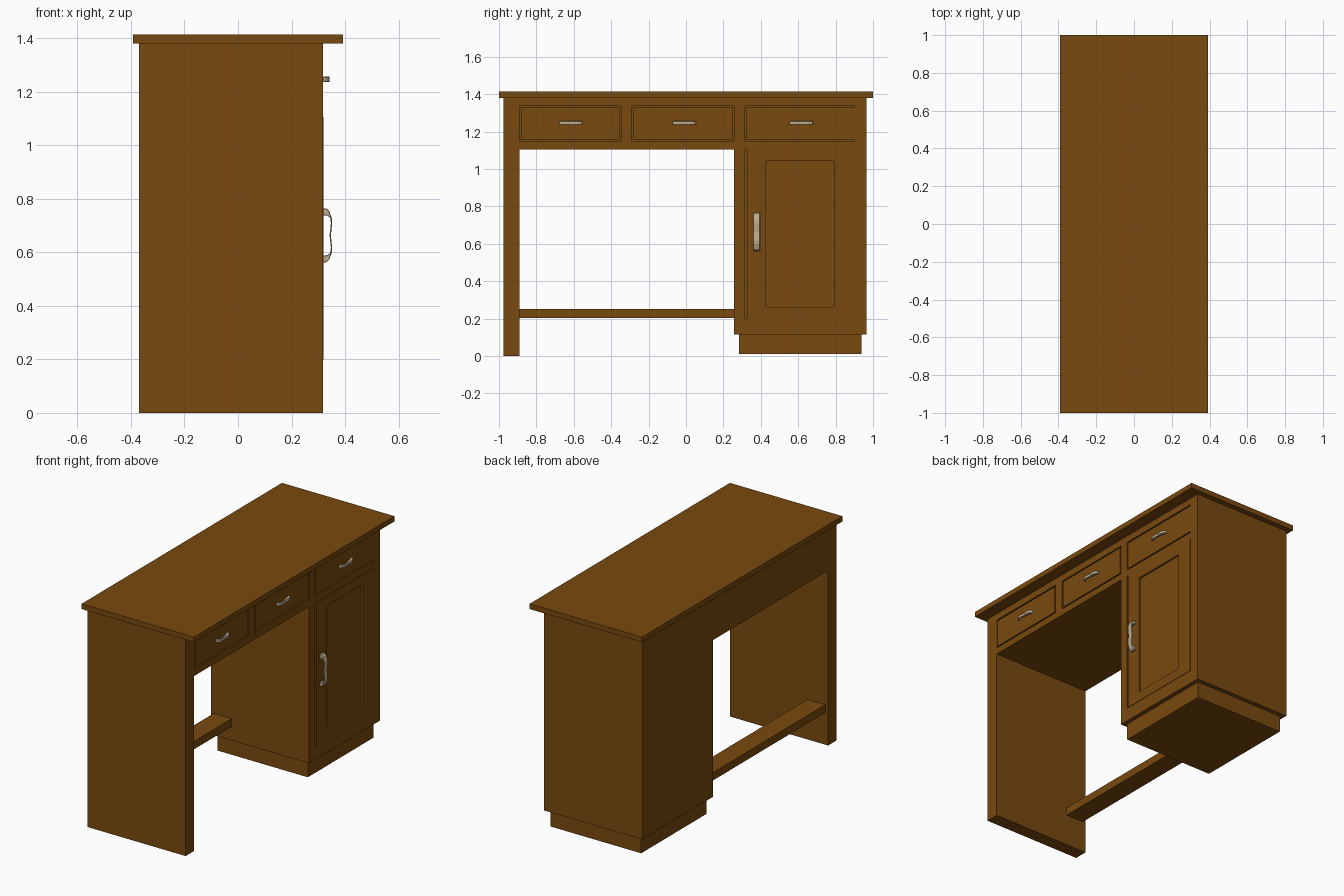
import bpy, bmesh

if "Cube" in bpy.data.objects:
    bpy.data.objects.remove(bpy.data.objects["Cube"])

def mat(name, col):
    m = bpy.data.materials.new(name)
    m.diffuse_color = (*col, 1)
    m.use_nodes = True
    m.node_tree.nodes["Principled BSDF"].inputs["Base Color"].default_value = m.diffuse_color
    return m

WOOD = mat("brown_wood", (0.19, 0.067, 0.0045))
METAL = mat("pale_brass", (0.52, 0.42, 0.27))
FRONT = 0.317


def prism(name, pts, lo, hi, to3d, material):
    """Extrude a 2D outline between lo and hi; to3d maps (u, v, depth) to xyz."""
    bm = bmesh.new()
    a = [bm.verts.new(to3d(u, v, lo)) for u, v in pts]
    b = [bm.verts.new(to3d(u, v, hi)) for u, v in pts]
    n = len(pts)
    bm.faces.new(a)
    bm.faces.new(b)
    for i in range(n):
        j = (i + 1) % n
        bm.faces.new((a[i], a[j], b[j], b[i]))
    bmesh.ops.recalc_face_normals(bm, faces=bm.faces)
    me = bpy.data.meshes.new(name)
    bm.to_mesh(me)
    bm.free()
    me.materials.append(material)
    ob = bpy.data.objects.new(name, me)
    bpy.context.collection.objects.link(ob)
    return ob


def box(name, x, y, z, material=WOOD):
    pts = [(y[0], z[0]), (y[1], z[0]), (y[1], z[1]), (y[0], z[1])]
    return prism(name, pts, x[0], x[1], lambda u, v, d: (d, u, v), material)


def cut(ob, x, y, z):
    cutter = box("cutter", x, y, z)
    cutter.hide_render = True
    m = ob.modifiers.new("cut", 'BOOLEAN')
    m.operation, m.solver, m.object = 'DIFFERENCE', 'EXACT', cutter
    bpy.context.view_layer.objects.active = ob
    bpy.ops.object.modifier_apply(modifier=m.name)
    bpy.data.objects.remove(cutter)


# Carcass: side panel, drawer box and cabinet in one outline
outline = [(-.975, 0), (-.89, 0), (-.89, 1.105), (.257, 1.105),
           (.257, .115), (.965, .115), (.965, 1.38), (-.975, 1.38)]
carcass = prism("desk_carcass", outline, -.37, FRONT,
                lambda u, v, d: (d, u, v), WOOD)
box("desk_top", (-.393, .393), (-1, 1), (1.38, 1.413))
box("plinth", (-.343, .29), (.283, .937), (.01, .115))
box("foot_rail", (-.35, -.225), (-.89, .257), (.202, .252))

# Drawers set in grooves
G = 0.008
for i, (a, b, gap) in enumerate([(-.893, -.347, G), (-.288, .258, G), (.315, .9, 0)]):
    cut(carcass, (FRONT - .012, FRONT + .05), (max(a, -.889), b), (1.147, 1.337))
    box(f"drawer_front_{i + 1}", (FRONT - .012, FRONT), (max(a, -.889) + G, b - gap),
        (1.147 + G, 1.337 - G))

# Door with a sunken panel
cut(carcass, (FRONT - .012, FRONT + .05), (.315, .9), (.2, 1.105))
door = box("door", (FRONT - .012, FRONT + .003), (.325, .9), (.2, 1.105))
cut(door, (FRONT - .009, FRONT + .05), (.427, .79), (.262, 1.042))

# Bow handle side profile: (along, out), one half mirrored to the other
outer = [(-.102, 0), (-.100, .014), (-.090, .024), (-.078, .028),
         (-.066, .033), (-.045, .035), (-.020, .032)]
inner = [(-.020, .027), (-.045, .030), (-.066, .027), (-.074, .016), (-.075, 0)]
flip = lambda p: [(-u, v) for u, v in reversed(p)]
profile = outer + [(0, .030)] + flip(outer) + flip(inner) + [(0, .025)] + inner


def handle(name, y, z, s, upright, half):
    if upright:
        f = lambda u, v, d: (FRONT + v * s, y + d, z + u * s)
    else:
        f = lambda u, v, d: (FRONT + v * s * 1.18, y + u * s, z + d)
    ob = prism(name, profile, -half, half, f, METAL)
    m = ob.modifiers.new("soft_edges", 'BEVEL')
    m.width, m.segments, m.limit_method = .002, 1, 'ANGLE'
    m.angle_limit = 1.2


handle("door_handle", .378, .663, 1, True, .018)
for i, y in enumerate((-.617, -.01, .617)):
    handle(f"drawer_handle_{i + 1}", y, 1.246, .62, False, .0095)
